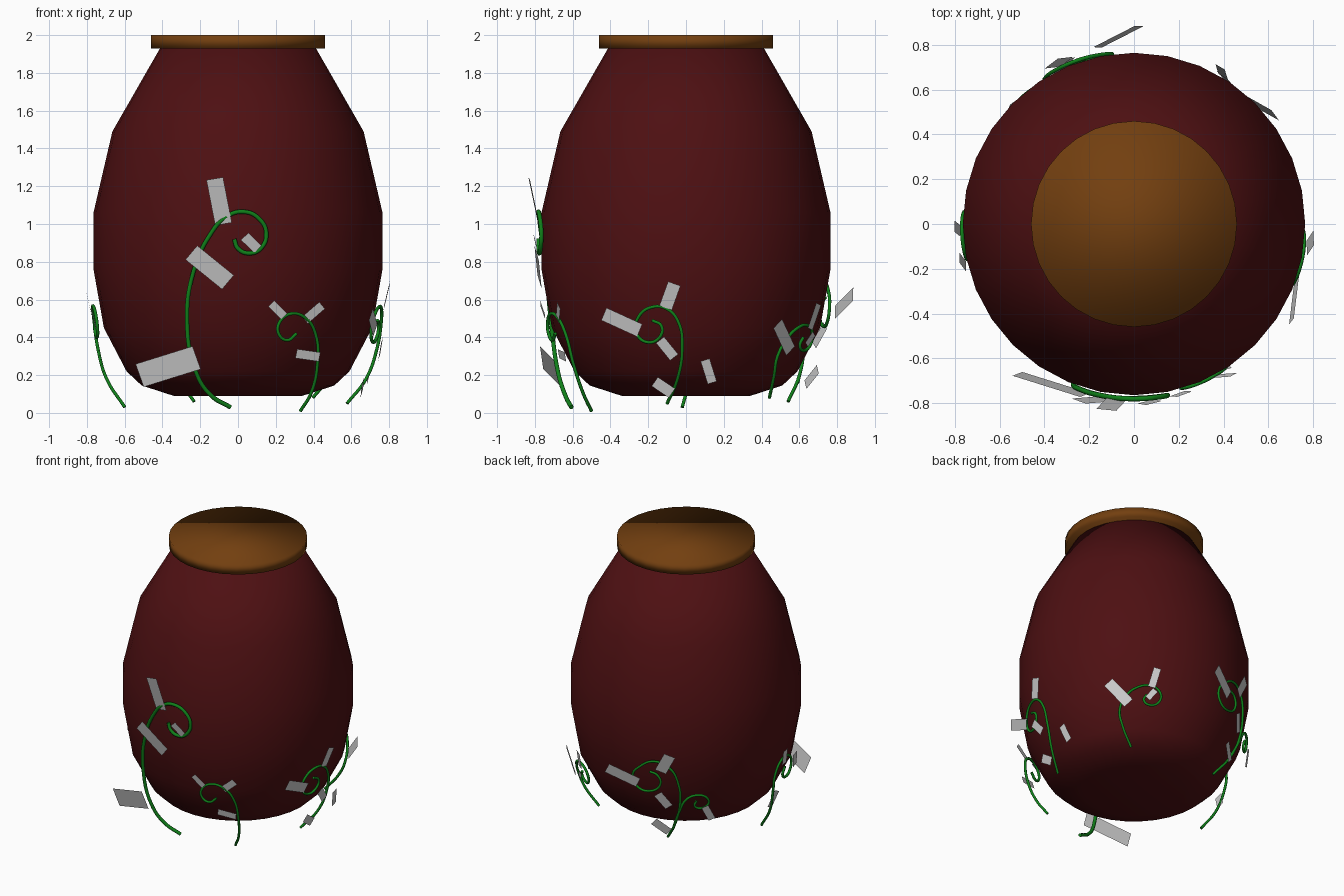
import bpy
import bmesh
import math
from mathutils import Vector

if "Cube" in bpy.data.objects:
    bpy.data.objects.remove(bpy.data.objects["Cube"], do_unlink=True)


def make_material(name, color):
    mat = bpy.data.materials.new(name)
    mat.use_nodes = True
    mat.diffuse_color = (*color, 1)
    mat.node_tree.nodes["Principled BSDF"].inputs["Base Color"].default_value = (*color, 1)
    return mat


clay = make_material("dark red clay", (0.075, 0.005, 0.006))
wood = make_material("brown wood", (0.17, 0.05, 0.005))
green = make_material("vine green", (0.005, 0.22, 0.01))
grey = make_material("pale leaf grey", (0.6, 0.6, 0.6))


def add_object(name, bm, mat):
    mesh = bpy.data.meshes.new(name)
    bm.to_mesh(mesh)
    bm.free()
    mesh.materials.append(mat)
    obj = bpy.data.objects.new(name, mesh)
    bpy.context.collection.objects.link(obj)
    return obj


def lathe(name, profile, mat, sides=32):
    """Closed solid of revolution from (radius, height) pairs, bottom to top."""
    bm = bmesh.new()
    rings = []
    for radius, z in profile:
        angles = [math.tau * i / sides for i in range(sides)]
        rings.append([bm.verts.new((radius * math.cos(a), radius * math.sin(a), z)) for a in angles])
    for low, high in zip(rings, rings[1:]):
        for i in range(sides):
            j = (i + 1) % sides
            bm.faces.new((low[i], low[j], high[j], high[i]))
    bm.faces.new(rings[0][::-1])
    bm.faces.new(rings[-1])
    for face in bm.faces:
        face.smooth = True
    return add_object(name, bm, mat)


# Pot body and lid
lathe("pot_body", [(0.34, 0.09), (0.51, 0.145), (0.59, 0.22), (0.71, 0.45), (0.765, 0.76),
                   (0.765, 1.06), (0.665, 1.49), (0.41, 1.935)], clay)
lathe("lid", [(0.46, 1.93), (0.46, 2.0)], wood)


def wrap(facing, h, z, base, lift=0.0):
    """Point around the pot: h runs sideways as seen from the facing angle."""
    radius = base + (0.782 - base) * (1 - math.exp(-z / 0.2)) + lift
    angle = math.radians(facing) + math.asin(max(-1, min(1, h / radius)))
    return Vector((radius * math.cos(angle), radius * math.sin(angle), z)), angle


def vine(name, facing, base, path, thickness=0.009):
    curve = bpy.data.curves.new(name, "CURVE")
    curve.dimensions = "3D"
    curve.bevel_depth = thickness
    curve.bevel_resolution = 2
    curve.resolution_u = 6
    curve.use_fill_caps = True
    spline = curve.splines.new("BEZIER")
    spline.bezier_points.add(len(path) - 1)
    for point, (h, z) in zip(spline.bezier_points, path):
        point.co = wrap(facing, h, z, base)[0]
        point.handle_left_type = point.handle_right_type = "AUTO"
    curve.materials.append(green)
    obj = bpy.data.objects.new(name, curve)
    bpy.context.collection.objects.link(obj)


def leaves(name, facing, specs):
    """Flat leaf plates: (sideways, height, length, width, turn, lift)."""
    for number, (h, z, length, width, turn, lift) in enumerate(specs, 1):
        centre, angle = wrap(facing, h, z, 0.56, lift)
        a = (angle + math.radians(facing)) / 2
        normal = Vector((math.cos(a), math.sin(a), 0))
        side = Vector((-math.sin(a), math.cos(a), 0))
        up = (Vector((0, 0, 1)) + normal * 0.22).normalized()
        t = math.radians(turn)
        along = (side * math.cos(t) + up * math.sin(t)) * length / 2
        across = (up * math.cos(t) - side * math.sin(t)) * width / 2
        bm = bmesh.new()
        bm.faces.new([bm.verts.new(centre + along * u + across * v)
                      for u, v in ((-1, -1), (1, -1), (1, 1), (-1, 1))])
        add_object(f"{name}_{number}", bm, grey)


# Tall front vine
vine("front_vine", 270, 0.58, [
    (-0.04, 0.03), (-0.14, 0.09), (-0.22, 0.21), (-0.27, 0.5), (-0.235, 0.75), (-0.15, 0.94),
    (-0.06, 1.04), (0.03, 1.065), (0.11, 1.03), (0.15, 0.95), (0.12, 0.87), (0.06, 0.845),
    (0, 0.87), (-0.02, 0.92)], 0.012)
leaves("front_leaf", 270, [
    (-0.1, 1.12, 0.25, 0.09, 100, 0.03), (-0.15, 0.77, 0.25, 0.1, -40, 0.02),
    (-0.37, 0.245, 0.33, 0.13, 17, 0.09), (0.07, 0.9, 0.1, 0.055, -45, 0.02)])

# Short vine beside it
vine("front_side_vine", 270, 0.59, [
    (0.33, 0.01), (0.385, 0.1), (0.42, 0.25), (0.41, 0.42), (0.36, 0.5), (0.28, 0.525),
    (0.22, 0.48), (0.215, 0.42), (0.26, 0.385), (0.31, 0.42)])
leaves("front_side_leaf", 270, [
    (0.21, 0.545, 0.1, 0.045, -45, 0.02), (0.4, 0.53, 0.12, 0.05, 42, 0.02),
    (0.37, 0.305, 0.13, 0.05, -8, 0.02)])

# Left side vine
vine("left_vine", 0, 0.53, [
    (-0.1, 0.05), (-0.045, 0.18), (-0.02, 0.34), (-0.04, 0.48), (-0.1, 0.55), (-0.18, 0.56),
    (-0.25, 0.51), (-0.265, 0.43), (-0.21, 0.375), (-0.14, 0.4), (-0.13, 0.46), (-0.18, 0.49)])
leaves("left_leaf", 0, [
    (-0.34, 0.48, 0.21, 0.075, -25, 0.03), (-0.085, 0.62, 0.14, 0.07, 70, 0.02),
    (-0.1, 0.34, 0.12, 0.055, -52, 0.02), (0.12, 0.22, 0.13, 0.05, -72, 0.0),
    (-0.12, 0.135, 0.11, 0.06, -35, 0.0)])

# Back left vine
vine("back_left_vine", 52, 0.5, [
    (-0.04, 0.08), (-0.1, 0.2), (-0.12, 0.3), (-0.07, 0.4), (0, 0.45), (0.07, 0.465),
    (0.14, 0.435), (0.15, 0.37), (0.09, 0.33), (0.04, 0.36), (0.06, 0.4)])
leaves("back_left_leaf", 52, [
    (-0.13, 0.4, 0.2, 0.075, -48, 0.02), (0.11, 0.51, 0.14, 0.05, 75, 0.02),
    (0.09, 0.39, 0.08, 0.04, 50, 0.02)])

# Back vine and its small offshoot
vine("back_vine", 128, 0.52, [
    (-0.15, 0.06), (-0.11, 0.2), (-0.08, 0.36), (-0.09, 0.53), (-0.15, 0.65), (-0.25, 0.69),
    (-0.34, 0.64), (-0.39, 0.56), (-0.36, 0.48), (-0.28, 0.46), (-0.21, 0.52), (-0.23, 0.59),
    (-0.28, 0.61)])
vine("back_offshoot", 128, 0.53, [
    (-0.12, 0.16), (-0.08, 0.32), (-0.03, 0.42), (0.04, 0.445), (0.1, 0.42), (0.11, 0.37),
    (0.06, 0.34), (0.02, 0.36), (0.03, 0.4)])
leaves("back_leaf", 128, [
    (-0.46, 0.58, 0.23, 0.08, -25, 0.07), (-0.18, 0.69, 0.15, 0.08, 65, 0.02),
    (-0.19, 0.41, 0.13, 0.06, -55, 0.02), (-0.2, 0.19, 0.13, 0.06, -40, 0.02),
    (0.11, 0.31, 0.12, 0.05, -65, 0.02)])

# Right side vine
vine("right_vine", 180, 0.57, [
    (0.02, 0.03), (-0.02, 0.18), (-0.05, 0.34), (-0.05, 0.47), (0, 0.55), (0.07, 0.565),
    (0.14, 0.52), (0.15, 0.44), (0.1, 0.4), (0.04, 0.43), (0.06, 0.49)])
leaves("right_leaf", 180, [
    (0.17, 0.5, 0.12, 0.05, -70, 0.02), (-0.02, 0.27, 0.12, 0.06, 65, 0.0),
    (0.02, 0.58, 0.12, 0.05, 100, 0.02)])
